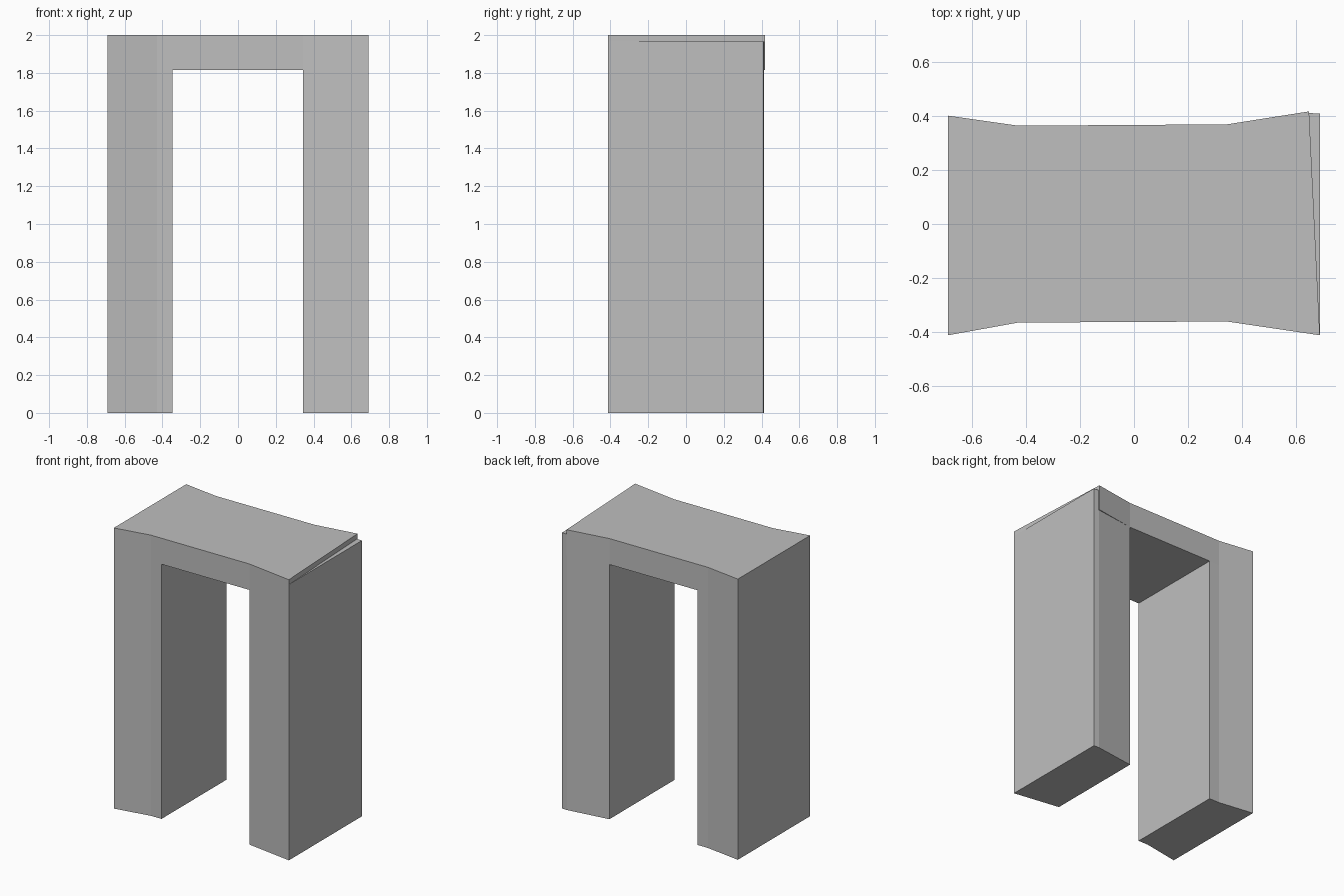
import bpy
import bmesh

cube = bpy.data.objects.get("Cube")
if cube:
    bpy.data.objects.remove(cube, do_unlink=True)

# Single stone grey
grey = bpy.data.materials.new("stone_grey")
grey.use_nodes = True
colour = (0.52, 0.52, 0.52, 1)
grey.diffuse_color = colour
grey.node_tree.nodes["Principled BSDF"].inputs["Base Color"].default_value = colour


def prism(name, outline, bottom, top):
    """Extrude a counter-clockwise plan outline between two heights."""
    bm = bmesh.new()
    base = bm.faces.new([bm.verts.new((x, y, bottom)) for x, y in outline])
    walls = bmesh.ops.extrude_face_region(bm, geom=[base], use_keep_orig=True)
    for v in walls["geom"]:
        if isinstance(v, bmesh.types.BMVert):
            v.co.z = top
    bmesh.ops.recalc_face_normals(bm, faces=bm.faces)
    mesh = bpy.data.meshes.new(name)
    bm.to_mesh(mesh)
    bm.free()
    mesh.materials.append(grey)
    obj = bpy.data.objects.new(name, mesh)
    bpy.context.collection.objects.link(obj)
    return obj


LINTEL, TOP, LEDGE = 1.815, 2.0, 1.965

# Flared posts
prism("right_post", [(-0.69, -0.413), (-0.43, -0.366), (-0.347, -0.365),
                     (-0.347, 0.365), (-0.43, 0.365), (-0.69, 0.402)], 0, LINTEL)
prism("left_post", [(0.345, -0.362), (0.69, -0.413), (0.69, 0.41),
                    (0.65, 0.412), (0.345, 0.37)], 0, LINTEL)

# Lintel following the same waisted plan, with a slanted end
prism("lintel", [(-0.69, -0.413), (-0.43, -0.366), (0.345, -0.362), (0.69, -0.413),
                 (0.65, 0.418), (0.345, 0.37), (-0.43, 0.365), (-0.69, 0.402)],
      LINTEL, TOP)

# Narrow wedge ledge beside the slanted end
prism("end_ledge", [(0.65, 0.412), (0.69, -0.413), (0.69, 0.41)], LINTEL, LEDGE)
